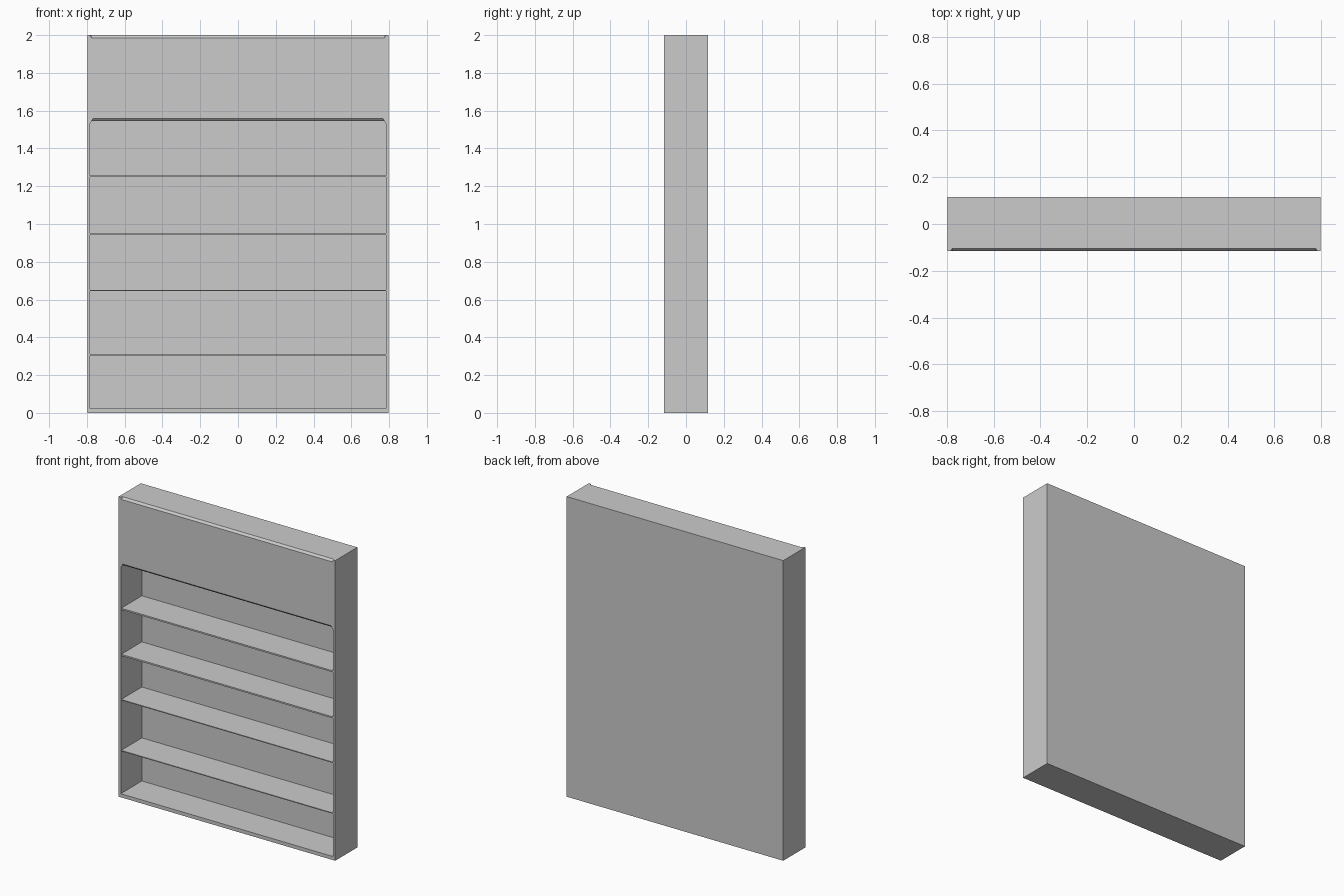
import bpy
import bmesh

cube = bpy.data.objects.get("Cube")
if cube:
    bpy.data.objects.remove(cube, do_unlink=True)

HALF_W, HALF_D, HEIGHT = 0.798, 0.116, 2.0
INNER_W, FLOOR, CEILING = 0.783, 0.024, 1.545
BACK = 0.106      # inner face of the back panel
FRONT = -HALF_D
OUT = FRONT - 0.02  # cutters start ahead of the front face

grey = bpy.data.materials.new("plain grey")
grey.use_nodes = True
colour = (0.6, 0.6, 0.6, 1)
grey.diffuse_color = colour
grey.node_tree.nodes["Principled BSDF"].inputs["Base Color"].default_value = colour


def hull(name, points):
    """Convex solid around a few points."""
    bm = bmesh.new()
    for p in points:
        bm.verts.new(p)
    bmesh.ops.convex_hull(bm, input=bm.verts[:])
    bmesh.ops.dissolve_limit(bm, angle_limit=0.001, verts=bm.verts[:], edges=bm.edges[:])
    bmesh.ops.recalc_face_normals(bm, faces=bm.faces[:])
    mesh = bpy.data.meshes.new(name)
    bm.to_mesh(mesh)
    bm.free()
    mesh.materials.append(grey)
    obj = bpy.data.objects.new(name, mesh)
    bpy.context.collection.objects.link(obj)
    return obj


def box(name, half_w, y0, y1, z0, z1):
    return hull(name, [(x, y, z) for x in (-half_w, half_w) for y in (y0, y1) for z in (z0, z1)])


def cut(target, cutter):
    cutter.hide_render = True
    mod = target.modifiers.new("cut", 'BOOLEAN')
    mod.operation, mod.solver, mod.object = 'DIFFERENCE', 'EXACT', cutter
    bpy.context.view_layer.objects.active = target
    bpy.ops.object.modifier_apply(modifier=mod.name)
    bpy.data.objects.remove(cutter, do_unlink=True)


# Case: one block, hollowed from the front
case = box("cabinet_case", HALF_W, -HALF_D, HALF_D, 0, HEIGHT)

# Shelf opening with clipped upper corners
profile = [(INNER_W, FLOOR), (INNER_W, 1.53), (0.774, CEILING)]
cut(case, hull("opening_cutter", [(s * x, y, z) for s in (-1, 1)
                                  for x, z in profile for y in (OUT, BACK)]))

# Sloped lip under the header panel
lip = [(0.774, FRONT + 0.012, CEILING), (0.779, OUT, CEILING - 0.01),
       (0.768, FRONT, 1.558), (0.768, OUT, 1.558), (0.774, FRONT + 0.012, CEILING - 0.01)]
cut(case, hull("lip_cutter", [(s * x, y, z) for s in (-1, 1) for x, y, z in lip]))

# Sloped notch along the top front edge, stopping short of the sides
notch = [(0.776, FRONT, 1.986), (0.776, OUT, 1.986), (0.785, FRONT, HEIGHT),
         (0.785, OUT, HEIGHT), (0.778, FRONT + 0.012, HEIGHT)]
notch += [(x, y, HEIGHT + 0.01) for x, y, z in notch[2:]]
cut(case, hull("notch_cutter", [(s * x, y, z) for s in (-1, 1) for x, y, z in notch]))

# Shelves: top height and thickness
shelves = [(0.311, 0.006), (0.65, 0.006), (0.951, 0.01), (1.258, 0.01)]
for i, (top, thick) in enumerate(shelves, 1):
    box(f"shelf_{i}", INNER_W, FRONT + 0.005, BACK, top - thick, top)
